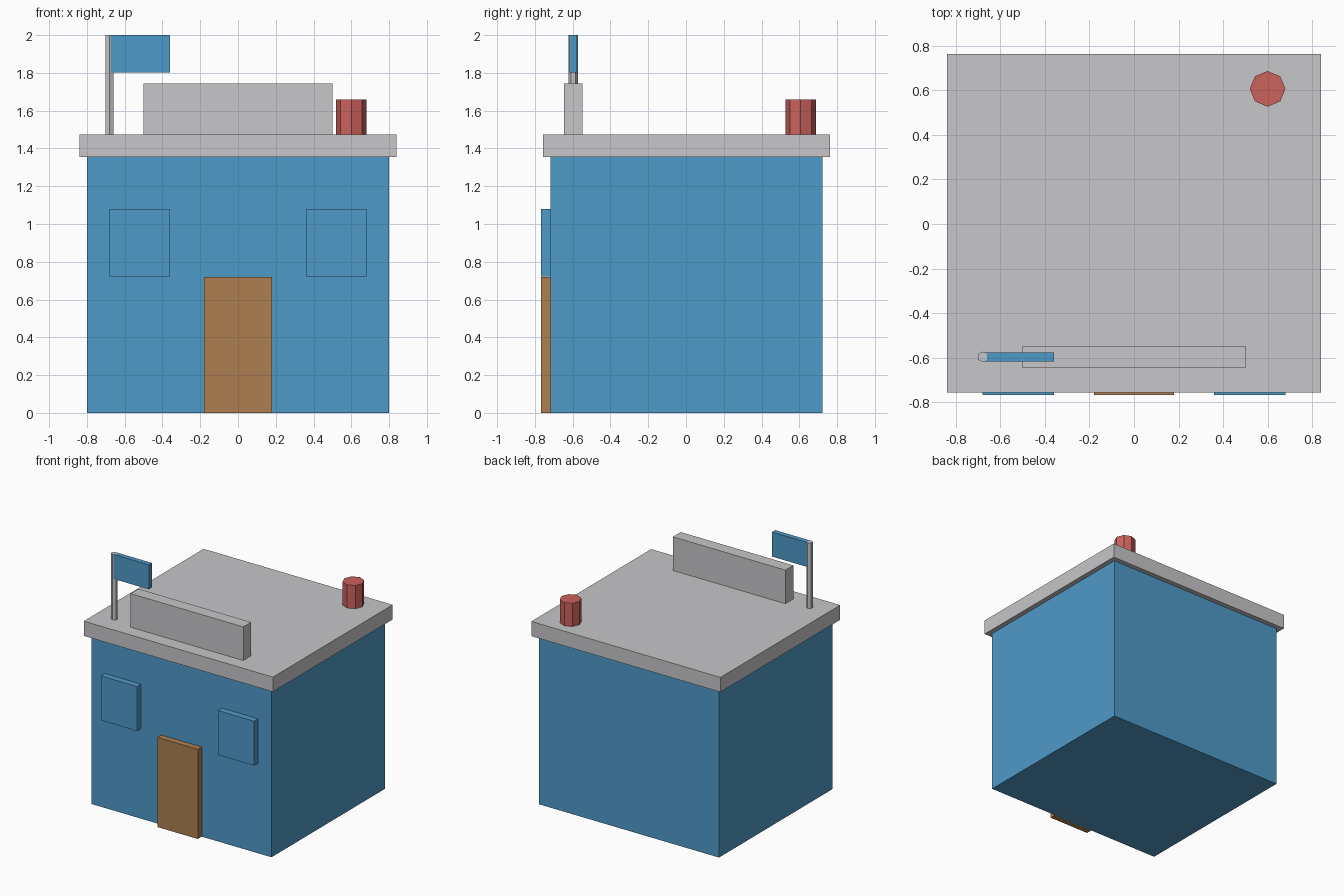
import bpy

# Remove the default object
cube = bpy.data.objects.get("Cube")
if cube:
    bpy.data.objects.remove(cube, do_unlink=True)


def material(name, rgb):
    mat = bpy.data.materials.new(name)
    mat.use_nodes = True
    mat.diffuse_color = (*rgb, 1)
    bsdf = next(n for n in mat.node_tree.nodes if n.type == 'BSDF_PRINCIPLED')
    bsdf.inputs["Base Color"].default_value = (*rgb, 1)
    return mat


blue = material("wall blue", (0.078, 0.323, 0.578))
grey = material("roof grey", (0.57, 0.57, 0.59))
brown = material("door brown", (0.413, 0.212, 0.08))
red = material("chimney red", (0.6, 0.122, 0.107))


def finish(name, mat):
    obj = bpy.context.object
    obj.name = obj.data.name = name
    obj.data.materials.append(mat)
    return obj


def box(name, mat, xs, ys, zs):
    """Box spanning the given ranges on each axis."""
    ranges = (xs, ys, zs)
    bpy.ops.mesh.primitive_cube_add(size=1, location=[sum(r) / 2 for r in ranges])
    bpy.context.object.scale = [r[1] - r[0] for r in ranges]
    bpy.ops.object.transform_apply(location=False, rotation=False, scale=True)
    return finish(name, mat)


def post(name, mat, sides, radius, x, y, zs):
    """Upright faceted cylinder."""
    bpy.ops.mesh.primitive_cylinder_add(vertices=sides, radius=radius,
                                        depth=zs[1] - zs[0],
                                        location=(x, y, sum(zs) / 2))
    return finish(name, mat)


WALL_TOP, ROOF_TOP = 1.355, 1.473
FRONT = -0.717
RELIEF = (-0.767, FRONT)

# Building shell and overhanging roof slab
box("walls", blue, (-0.8, 0.8), (FRONT, 0.723), (0, WALL_TOP))
box("roof", grey, (-0.84, 0.84), (-0.757, 0.763), (WALL_TOP, ROOF_TOP))

# Door and windows standing proud of the front wall
box("door", brown, (-0.18, 0.18), RELIEF, (0, 0.72))
for name, x in (("right_window", -0.52), ("left_window", 0.52)):
    box(name, blue, (x - 0.16, x + 0.16), RELIEF, (0.723, 1.08))

# Sign board, chimney and flag on the roof
box("sign_board", grey, (-0.5, 0.5), (-0.647, -0.547), (ROOF_TOP, 1.743))
post("chimney", red, 8, 0.08, 0.6, 0.607, (ROOF_TOP, 1.66))
post("flag_pole", grey, 6, 0.024, -0.68, -0.597, (ROOF_TOP, 2.0))
box("flag", blue, (-0.68, -0.36), (-0.617, -0.577), (1.803, 2.0))
